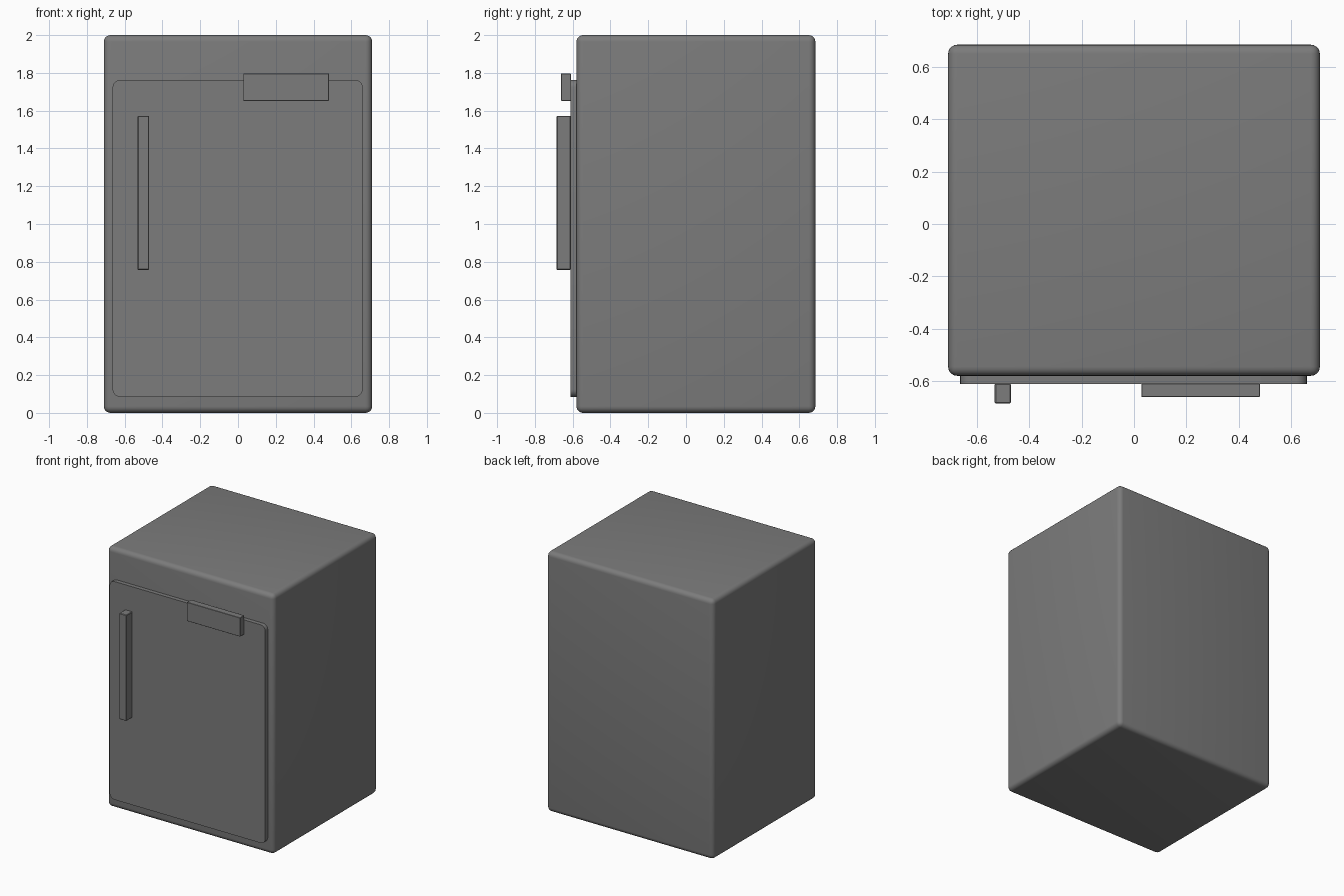
import bpy
import bmesh
from math import radians
from mathutils import Vector

cube = bpy.data.objects.get("Cube")
if cube:
    bpy.data.objects.remove(cube, do_unlink=True)

# One grey enamel for every part
GREY = (0.2, 0.2, 0.2, 1)
enamel = bpy.data.materials.new("grey_enamel")
enamel.use_nodes = True
enamel.diffuse_color = GREY
enamel.node_tree.nodes["Principled BSDF"].inputs["Base Color"].default_value = GREY


def rounded_box(name, low, high, radius, segments=1, depth_edges_only=False):
    """Box between two corners, bevelled on all edges or only those along y."""
    low, high = Vector(low), Vector(high)
    bm = bmesh.new()
    bmesh.ops.create_cube(bm, size=1)
    for v in bm.verts:
        v.co = Vector(c * s for c, s in zip(v.co, high - low))
    edges = [e for e in bm.edges if not depth_edges_only
             or abs(e.verts[0].co.y - e.verts[1].co.y) > 1e-4]
    bmesh.ops.bevel(bm, geom=edges, offset=radius, segments=segments,
                    profile=0.5, affect='EDGES')
    mesh = bpy.data.meshes.new(name)
    bm.to_mesh(mesh)
    bm.free()
    mesh.materials.append(enamel)
    obj = bpy.data.objects.new(name, mesh)
    obj.location = (low + high) / 2
    bpy.context.collection.objects.link(obj)
    bpy.ops.object.select_all(action='DESELECT')
    obj.select_set(True)
    bpy.context.view_layer.objects.active = obj
    bpy.ops.object.shade_smooth_by_angle(angle=radians(35))
    return obj


# Cabinet with softly rounded edges
rounded_box("cabinet", (-0.71, -0.58, 0), (0.71, 0.685, 2), 0.035, 5)

# Door panel with rounded corners and a flat front
rounded_box("door", (-0.664, -0.612, 0.085), (0.66, -0.57, 1.763), 0.04, 5, True)

# Upright door handle
rounded_box("handle", (-0.532, -0.685, 0.757), (-0.47, -0.61, 1.572), 0.004)

# Hinge cover overlapping the top of the door
rounded_box("hinge_cover", (0.028, -0.661, 1.652), (0.481, -0.61, 1.797), 0.002)
